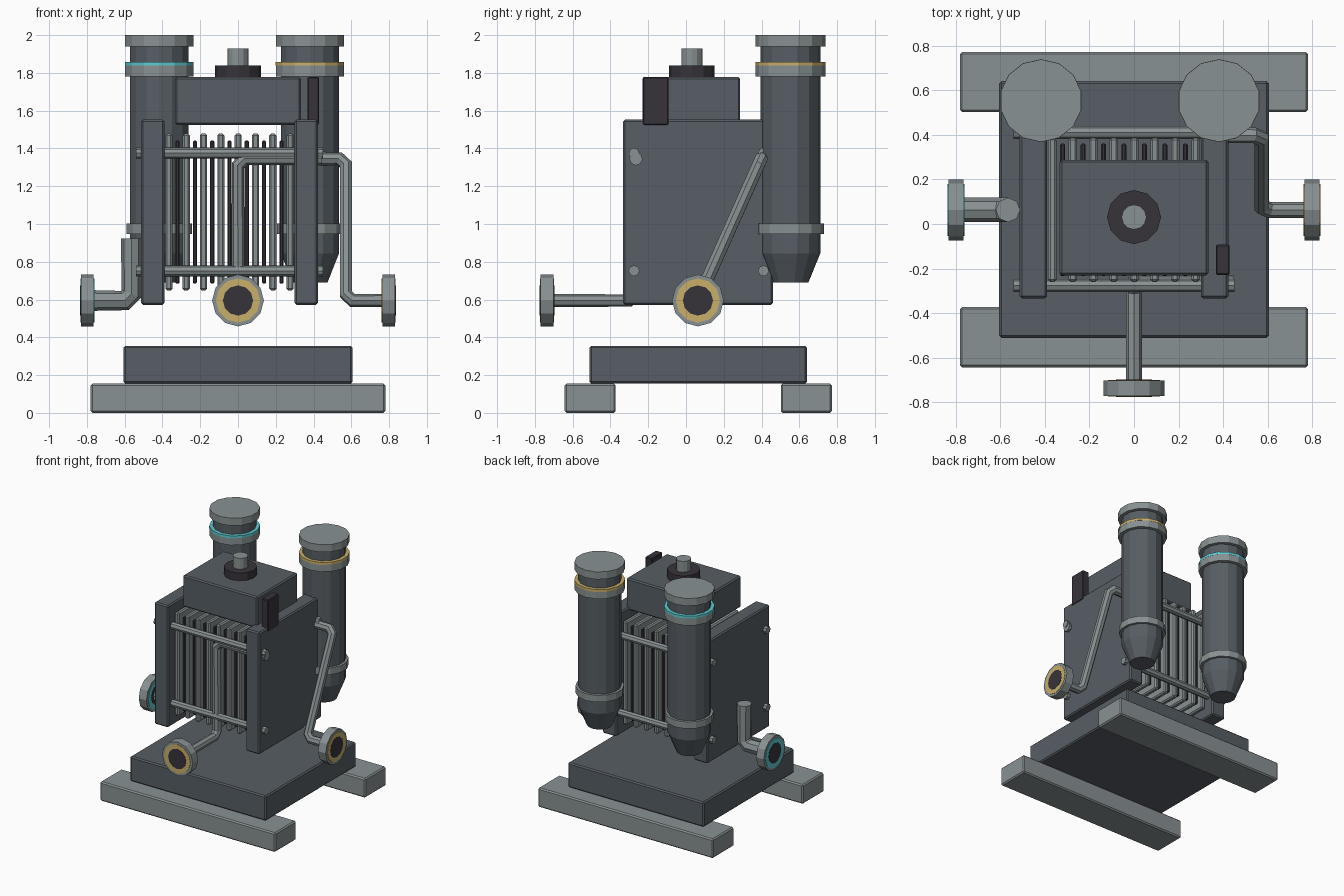
import bpy, bmesh, math
from mathutils import Vector

if "Cube" in bpy.data.objects:
    bpy.data.objects.remove(bpy.data.objects["Cube"], do_unlink=True)


def material(name, r, g, b):
    m = bpy.data.materials.new(name)
    m.use_nodes = True
    m.diffuse_color = (r, g, b, 1)
    m.node_tree.nodes["Principled BSDF"].inputs["Base Color"].default_value = (r, g, b, 1)
    return m


SLATE = material("slate_paint", 0.095, 0.112, 0.128)
STEEL = material("grey_steel", 0.25, 0.285, 0.29)
BLACK = material("black_rubber", 0.038, 0.034, 0.042)
GOLD = material("gold_ring", 0.58, 0.43, 0.14)
CYAN = material("cyan_ring", 0.11, 0.60, 0.64)


def finish(name, bm, mat):
    bmesh.ops.recalc_face_normals(bm, faces=bm.faces)
    me = bpy.data.meshes.new(name)
    bm.to_mesh(me)
    bm.free()
    me.materials.append(mat)
    ob = bpy.data.objects.new(name, me)
    bpy.context.collection.objects.link(ob)
    return ob


def box(name, x, y, z, mat, bevel=0.01):
    """Bevelled box from (min, max) ranges."""
    bm = bmesh.new()
    bmesh.ops.create_cube(bm, size=1)
    for v in bm.verts:
        v.co = [(a + b) / 2 + c * (b - a) for (a, b), c in zip((x, y, z), v.co)]
    ob = finish(name, bm, mat)
    mod = ob.modifiers.new("edge", "BEVEL")
    mod.width = bevel
    mod.segments = 1
    return ob


def cylinder(name, start, end, radius, mat, sides=12, end_radius=None):
    """Cylinder or cone between two points."""
    start, end = Vector(start), Vector(end)
    axis = end - start
    bm = bmesh.new()
    bmesh.ops.create_cone(bm, cap_ends=True, segments=sides, radius1=radius,
                          radius2=radius if end_radius is None else end_radius,
                          depth=axis.length)
    turn = axis.to_track_quat("Z", "Y")
    for v in bm.verts:
        v.co = turn @ v.co + (start + end) / 2
    return finish(name, bm, mat)


def pipe(name, path, radius, mat, trim=0.035):
    """Eight-sided pipe along a path with chamfered corners."""
    pts = [Vector(p) for p in path]
    line = [pts[0]]
    for a, b, c in zip(pts, pts[1:], pts[2:]):
        line += [b + (a - b).normalized() * trim, b + (c - b).normalized() * trim]
    line.append(pts[-1])
    cu = bpy.data.curves.new(name, "CURVE")
    cu.dimensions = "3D"
    cu.bevel_depth = radius
    cu.bevel_resolution = 2
    cu.use_fill_caps = True
    sp = cu.splines.new("POLY")
    sp.points.add(len(line) - 1)
    for p, co in zip(sp.points, line):
        p.co = (*co, 1)
    sp.use_smooth = False
    cu.materials.append(mat)
    ob = bpy.data.objects.new(name, cu)
    bpy.context.collection.objects.link(ob)


def flange(name, centre, direction, ring):
    """Port flange with a coloured ring and a dark opening."""
    c, d = Vector(centre), Vector(direction)
    for part, radius, half, mat in (("plate", 0.137, 0.034, STEEL),
                                    ("ring", 0.117, 0.037, ring),
                                    ("opening", 0.08, 0.039, BLACK)):
        cylinder(f"{name}_{part}", c - d * half, c + d * half, radius, mat)


# Skid and base slab
box("front_rail", (-0.78, 0.78), (-0.643, -0.372), (0, 0.155), STEEL)
box("back_rail", (-0.78, 0.78), (0.502, 0.772), (0, 0.155), STEEL)
box("base_slab", (-0.605, 0.605), (-0.51, 0.64), (0.155, 0.355), SLATE)

# Plate stack between two end plates
MID_X, MID_Y, MID_Z = -0.045, 0.063, 1.063
for side, x in (("right", (-0.513, -0.39)), ("left", (0.30, 0.423))):
    box(f"{side}_end_plate", x, (-0.333, 0.46), (0.572, 1.553), SLATE)


def stack_plate(name, x, half, mat):
    hx, hy, hz = half
    box(name, (x - hx, x + hx), (MID_Y - hy, MID_Y + hy), (MID_Z - hz, MID_Z + hz), mat, hx * 0.5)


FINS, STEP = 8, 0.0917
for i in range(FINS):
    x = MID_X + (i - (FINS - 1) / 2) * STEP
    stack_plate(f"stack_fin_{i}", x, (0.019, 0.322, 0.415), STEEL)
    if i < FINS - 1:
        stack_plate(f"stack_gasket_{i}", x + STEP / 2, (0.011, 0.297, 0.378), BLACK)

# Tie rods through both end plates
for row, y in (("front", -0.275), ("back", 0.41)):
    for level, z in (("lower", 0.752), ("upper", 1.375)):
        cylinder(f"{row}_{level}_tie_rod", (MID_X - 0.495, y, z), (MID_X + 0.495, y, z),
                 0.029, STEEL, 8)

# Control box, switch and knob on top
box("control_box", (-0.333, 0.333), (-0.23, 0.287), (1.525, 1.778), SLATE)
box("side_switch", (0.368, 0.428), (-0.228, -0.093), (1.525, 1.778), BLACK, 0.005)
cylinder("knob_collar", (0, 0.031, 1.77), (0, 0.031, 1.84), 0.121, BLACK)
cylinder("knob_stem", (0, 0.031, 1.83), (0, 0.031, 1.928), 0.056, STEEL)

# Two tall tanks at the back
TANK_PARTS = (
    ("cone", 0.69, 0.845, 0.095, 0.158, SLATE),
    ("body", 0.845, 1.95, 0.158, 0.158, SLATE),
    ("lower_band", 0.948, 1.003, 0.178, 0.178, STEEL),
    ("upper_band", 1.782, 1.838, 0.185, 0.185, STEEL),
    ("colour_ring", 1.838, 1.858, 0.186, 0.186, None),
    ("cap", 1.94, 2.0, 0.185, 0.185, STEEL),
)
for side, x, ring in (("right", -0.417, CYAN), ("left", 0.381, GOLD)):
    for part, z0, z1, r0, r1, mat in TANK_PARTS:
        cylinder(f"{side}_tank_{part}", (x, 0.553, z0), (x, 0.553, z1), r0,
                 mat or ring, 14, r1)

# Ports and their pipes
PORT_Z = 0.595
flange("front_port", (0, -0.736, PORT_Z), (0, -1, 0), GOLD)
flange("left_port", (0.798, MID_Y, PORT_Z), (1, 0, 0), GOLD)
flange("right_port", (-0.798, MID_Y, PORT_Z), (-1, 0, 0), CYAN)
pipe("front_pipe", [(0, -0.72, PORT_Z), (0, -0.265, PORT_Z), (0, -0.265, 1.345),
                    (0.445, -0.265, 1.345)], 0.035, STEEL)
pipe("left_pipe", [(0.38, 0.398, 1.345), (0.572, 0.398, 1.345), (0.572, MID_Y, PORT_Z),
                   (0.78, MID_Y, PORT_Z)], 0.036, STEEL)
pipe("right_pipe", [(-0.78, MID_Y, PORT_Z), (-0.565, MID_Y, PORT_Z),
                    (-0.565, MID_Y, 0.922)], 0.055, STEEL)
